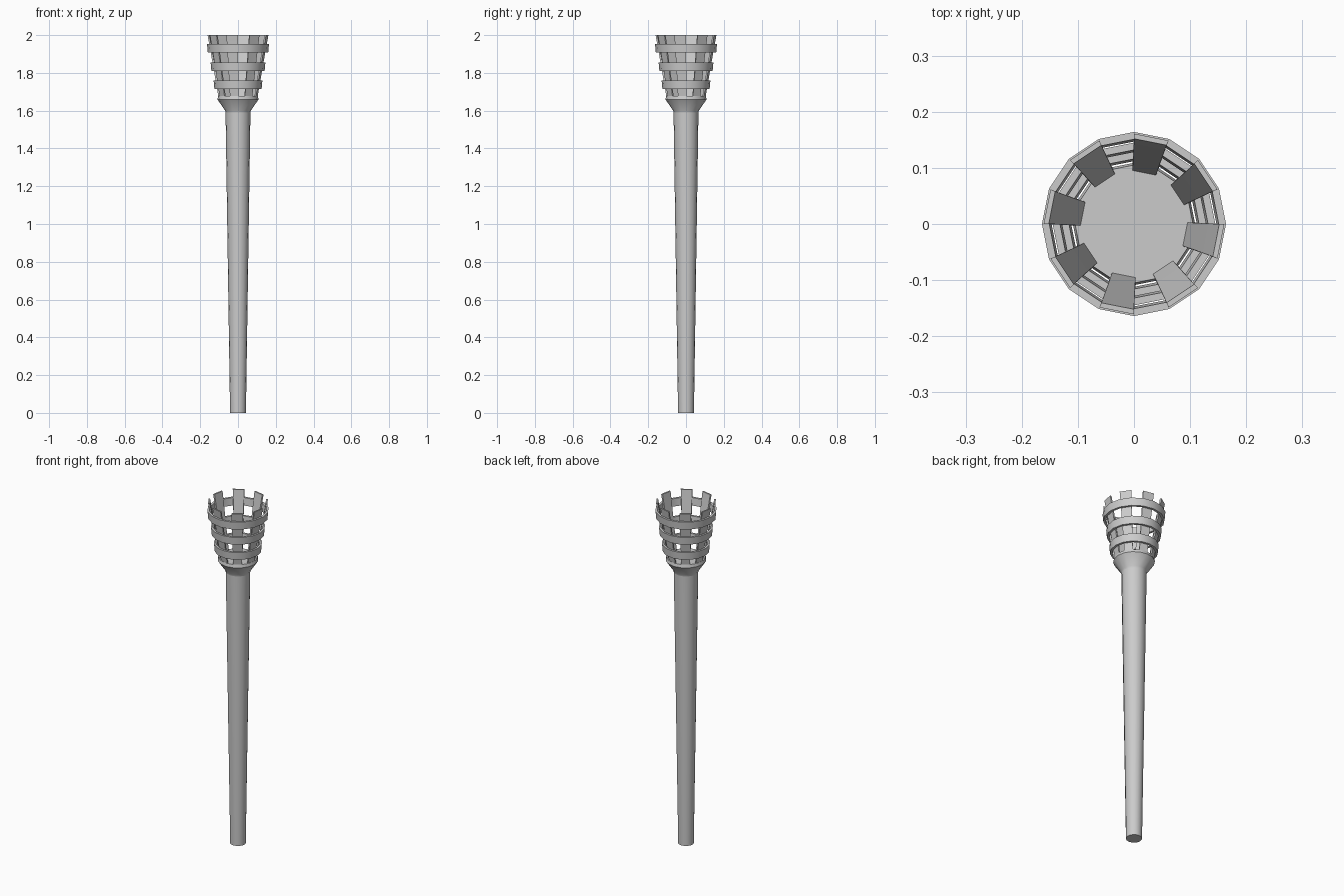
import bpy, bmesh
from math import sin, cos, radians

if "Cube" in bpy.data.objects:
    bpy.data.objects.remove(bpy.data.objects["Cube"])

SIDES = 16


def finish(name, bm, smooth=True):
    bmesh.ops.remove_doubles(bm, verts=bm.verts, dist=1e-5)
    bmesh.ops.recalc_face_normals(bm, faces=bm.faces)
    mesh = bpy.data.meshes.new(name)
    bm.to_mesh(mesh)
    bm.free()
    ob = bpy.data.objects.new(name, mesh)
    bpy.context.collection.objects.link(ob)
    if smooth:
        bpy.ops.object.select_all(action='DESELECT')
        ob.select_set(True)
        bpy.context.view_layer.objects.active = ob
        bpy.ops.object.shade_smooth_by_angle(angle=radians(30))
    return ob


def lathe(name, profile, closed=False):
    """Spin an (r, z) profile; open profiles get end caps."""
    bm = bmesh.new()
    rings = [[bm.verts.new((r * cos(radians(360 * i / SIDES)), r * sin(radians(360 * i / SIDES)), z))
              for i in range(SIDES)] for r, z in profile]
    pairs = list(zip(rings, rings[1:]))
    if closed:
        pairs.append((rings[-1], rings[0]))
    else:
        bm.faces.new(rings[0])
        bm.faces.new(rings[-1])
    for a, b in pairs:
        for i in range(SIDES):
            j = (i + 1) % SIDES
            bm.faces.new((a[i], a[j], b[j], b[i]))
    return finish(name, bm)


# Tapered handle with flared cup on top
lathe("handle", [(0.042, 0), (0.066, 1.597)])
lathe("cup", [(0.066, 1.59), (0.068, 1.6), (0.109, 1.66), (0.105, 1.677)])

# Three hoops around the basket
for k, (r, z) in enumerate([(0.127, 1.737), (0.143, 1.833), (0.162, 1.931)]):
    h, t, s = 0.022, 0.013, 0.002
    lathe(f"hoop_{k + 1}", [(r - s, z - h), (r + s, z + h), (r + s - t, z + h), (r - s - t, z - h)], True)

# Eight flared slats, each one facet wide
for k in range(8):
    mid = 78.75 + 45 * k
    bm = bmesh.new()
    rows = []
    for ro, z, half in [(0.103, 1.668, 13.0), (0.131, 1.833, 11.8), (0.161, 2.0, 11.25)]:
        rows.append([bm.verts.new((r * cos(radians(mid + a)), r * sin(radians(mid + a)), z))
                     for r, a in [(ro, -half), (ro, half), (ro - 0.009, half), (ro - 0.009, -half)]])
    bm.faces.new(rows[0])
    bm.faces.new(rows[-1])
    for a, b in zip(rows, rows[1:]):
        for i in range(4):
            j = (i + 1) % 4
            bm.faces.new((a[i], a[j], b[j], b[i]))
    finish(f"slat_{k + 1}", bm)
